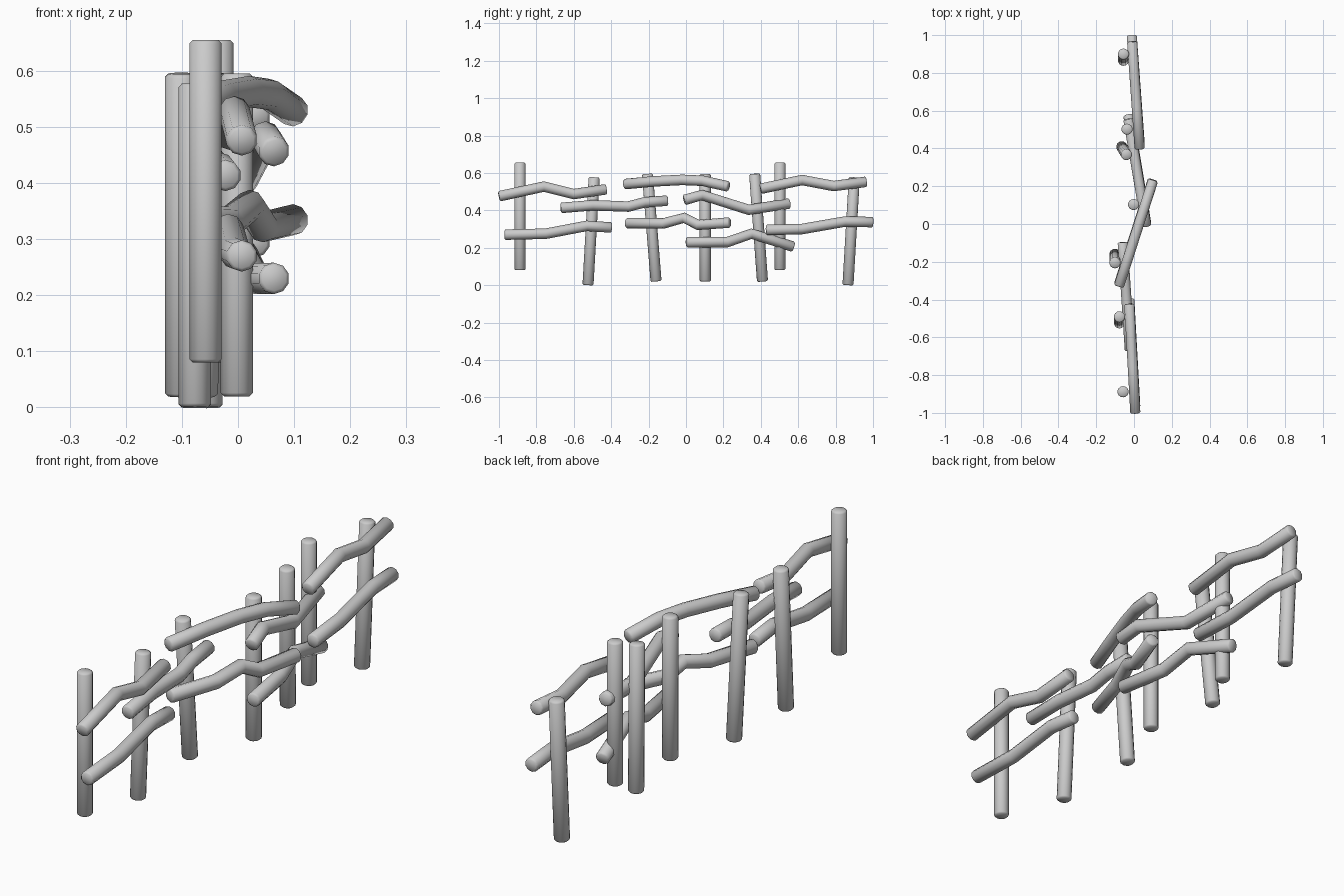
import bpy, bmesh, math
from mathutils import Vector

if "Cube" in bpy.data.objects:
    bpy.data.objects.remove(bpy.data.objects["Cube"])


def log(name, pts, radius, sides, chamfer=0.006):
    """Mitred round timber along a path, with chamfered ends."""
    pts = [Vector(p) for p in pts]
    d0 = (pts[1] - pts[0]).normalized()
    d1 = (pts[-1] - pts[-2]).normalized()
    # centre, direction, radius for each ring
    rings = [(pts[0], d0, radius - chamfer), (pts[0] + d0 * chamfer, d0, radius)]
    for a, b, c in zip(pts, pts[1:], pts[2:]):
        rings.append((b, ((b - a).normalized() + (c - b).normalized()).normalized(), radius))
    rings += [(pts[-1] - d1 * chamfer, d1, radius), (pts[-1], d1, radius - chamfer)]

    bm = bmesh.new()
    loops = []
    for centre, d, r in rings:
        side = Vector((1, 0, 0))
        side = (side - d * side.dot(d)).normalized()
        up = d.cross(side)
        loop = []
        for i in range(sides):
            t = 2 * math.pi * (i + 0.5) / sides
            loop.append(bm.verts.new(centre + (side * math.cos(t) + up * math.sin(t)) * r))
        loops.append(loop)
    for lo, hi in zip(loops, loops[1:]):
        for i in range(sides):
            j = (i + 1) % sides
            bm.faces.new((lo[i], lo[j], hi[j], hi[i]))
    bm.faces.new(loops[0][::-1])
    bm.faces.new(loops[-1])
    bmesh.ops.recalc_face_normals(bm, faces=bm.faces)
    mesh = bpy.data.meshes.new(name)
    bm.to_mesh(mesh)
    bm.free()
    obj = bpy.data.objects.new(name, mesh)
    bpy.context.collection.objects.link(obj)
    bpy.context.view_layer.objects.active = obj
    obj.select_set(True)
    bpy.ops.object.shade_smooth_by_angle(angle=math.radians(50))
    obj.select_set(False)
    return obj


# Posts: bottom and top points
posts = [
    ((-0.058, -0.888, 0.08), (-0.058, -0.888, 0.655)),
    ((-0.077, -0.524, 0.00), (-0.077, -0.491, 0.577)),
    ((-0.101, -0.160, 0.02), (-0.101, -0.206, 0.595)),
    ((-0.002, 0.103, 0.02), (-0.002, 0.103, 0.595)),
    ((-0.065, 0.409, 0.02), (-0.040, 0.367, 0.595)),
    ((-0.037, 0.502, 0.08), (-0.037, 0.502, 0.655)),
    ((-0.056, 0.866, 0.00), (-0.056, 0.900, 0.577)),
]
for n, ends in enumerate(posts, 1):
    log(f"post_{n}", ends, 0.0295, 14)

# Rails: x at the start and end, then the bent path as (y, z)
rails = {
    "first_upper_rail": (0.007, -0.025, [(-1, .475), (-.76, .527), (-.6, .487), (-.425, .513)]),
    "first_lower_rail": (0.007, -0.025, [(-.97, .27), (-.75, .275), (-.53, .317), (-.397, .308)]),
    "second_upper_rail": (-0.022, -0.06, [(-.67, .413), (-.5, .427), (-.31, .42), (-.22, .443), (-.097, .452)]),
    "third_upper_rail": (-0.08, 0.1, [(-.33, .54), (-.17, .555), (-.02, .563), (.09, .558), (.228, .527)]),
    "third_lower_rail": (-0.08, 0.1, [(-.32, .332), (-.12, .33), (-.01, .36), (.065, .322), (.235, .335)]),
    "fourth_upper_rail": (0.065, -0.03, [(-.01, .455), (.085, .482), (.335, .403), (.555, .437)]),
    "fourth_lower_rail": (0.065, -0.03, [(.002, .23), (.22, .23), (.35, .275), (.575, .205)]),
    "fifth_upper_rail": (0.03, -0.01, [(.398, .515), (.62, .562), (.79, .53), (.965, .553)]),
    "fifth_lower_rail": (0.03, -0.012, [(.428, .295), (.62, .3), (.85, .34), (1, .337)]),
}
for name, (x0, x1, path) in rails.items():
    y0, y1 = path[0][0], path[-1][0]
    pts = [(x0 + (x1 - x0) * (y - y0) / (y1 - y0), y, z) for y, z in path]
    log(name, pts, 0.028, 10)
